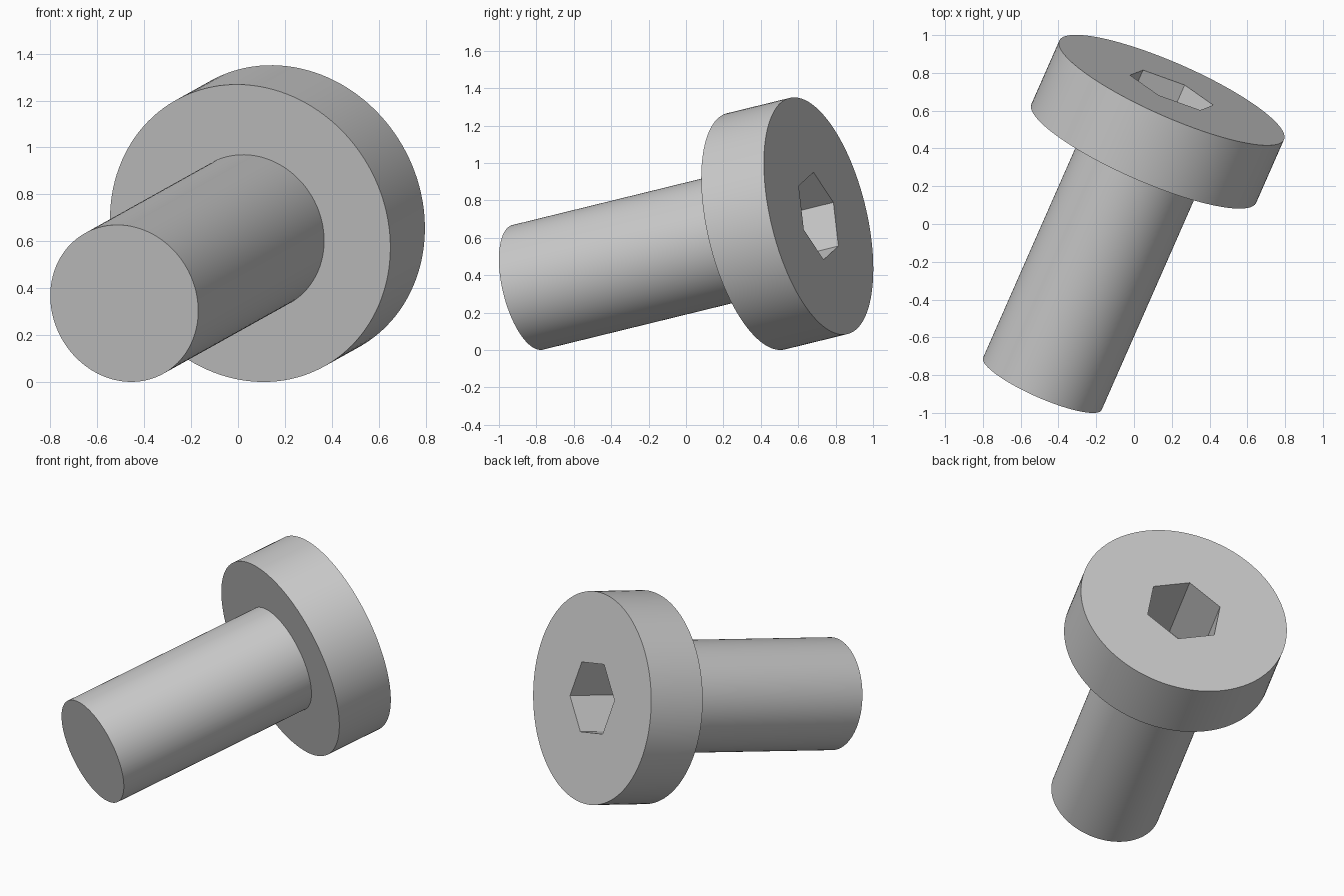
import bpy
import bmesh
from math import radians
from mathutils import Matrix, Vector

default = bpy.data.objects.get("Cube")
if default:
    bpy.data.objects.remove(default, do_unlink=True)

HEAD_R, HEAD_H = 0.65, 0.375
SHANK_R, LENGTH = 0.343, 1.741
SOCKET_R, SOCKET_DEPTH = 0.245, 0.45

steel = bpy.data.materials.new("grey steel")
steel.use_nodes = True
colour = (0.6, 0.6, 0.6, 1)
steel.diffuse_color = colour
steel.node_tree.nodes["Principled BSDF"].inputs["Base Color"].default_value = colour


def lathe(name, profile, sides):
    """Closed solid from (radius, height) rings around local z."""
    bm = bmesh.new()
    spin = [Matrix.Rotation(radians(360 * i / sides), 3, 'Z') for i in range(sides)]
    rings = [[bm.verts.new(m @ Vector((r, 0, h))) for m in spin] for r, h in profile]
    for a, b in zip(rings, rings[1:]):
        for i in range(sides):
            j = (i + 1) % sides
            bm.faces.new((a[i], a[j], b[j], b[i]))
    bm.faces.new(rings[0][::-1])
    bm.faces.new(rings[-1])
    bmesh.ops.recalc_face_normals(bm, faces=bm.faces)
    mesh = bpy.data.meshes.new(name)
    bm.to_mesh(mesh)
    bm.free()
    mesh.materials.append(steel)
    obj = bpy.data.objects.new(name, mesh)
    bpy.context.collection.objects.link(obj)
    return obj


# Shank and wide flat head in one solid
under = LENGTH - HEAD_H
bolt = lathe("socket_head_bolt", [(SHANK_R, 0), (SHANK_R, under),
                                  (HEAD_R, under), (HEAD_R, LENGTH)], 128)

# Hexagonal key socket
cutter = lathe("socket_cutter", [(SOCKET_R, LENGTH - SOCKET_DEPTH),
                                 (SOCKET_R, LENGTH + 0.1)], 6)
cutter.hide_render = True
cut = bolt.modifiers.new("socket", 'BOOLEAN')
cut.operation = 'DIFFERENCE'
cut.solver = 'EXACT'
cut.object = cutter

bpy.ops.object.select_all(action='DESELECT')
bpy.context.view_layer.objects.active = bolt
bolt.select_set(True)
bpy.ops.object.modifier_apply(modifier=cut.name)
bpy.data.objects.remove(cutter, do_unlink=True)
bpy.ops.object.shade_smooth_by_angle(angle=radians(30))

# Tilt: local z runs from tip to head, local x points at a socket corner
tip = Vector((-0.485, -0.846, 0.335))
axis = Vector((0.393, 0.893, 0.219)).normalized()
side = axis.cross(Vector((0.22, -0.08, -0.073))).normalized()
corner = side.cross(axis)
bolt.matrix_world = Matrix.Translation(tip) @ Matrix((corner, side, axis)).transposed().to_4x4()
